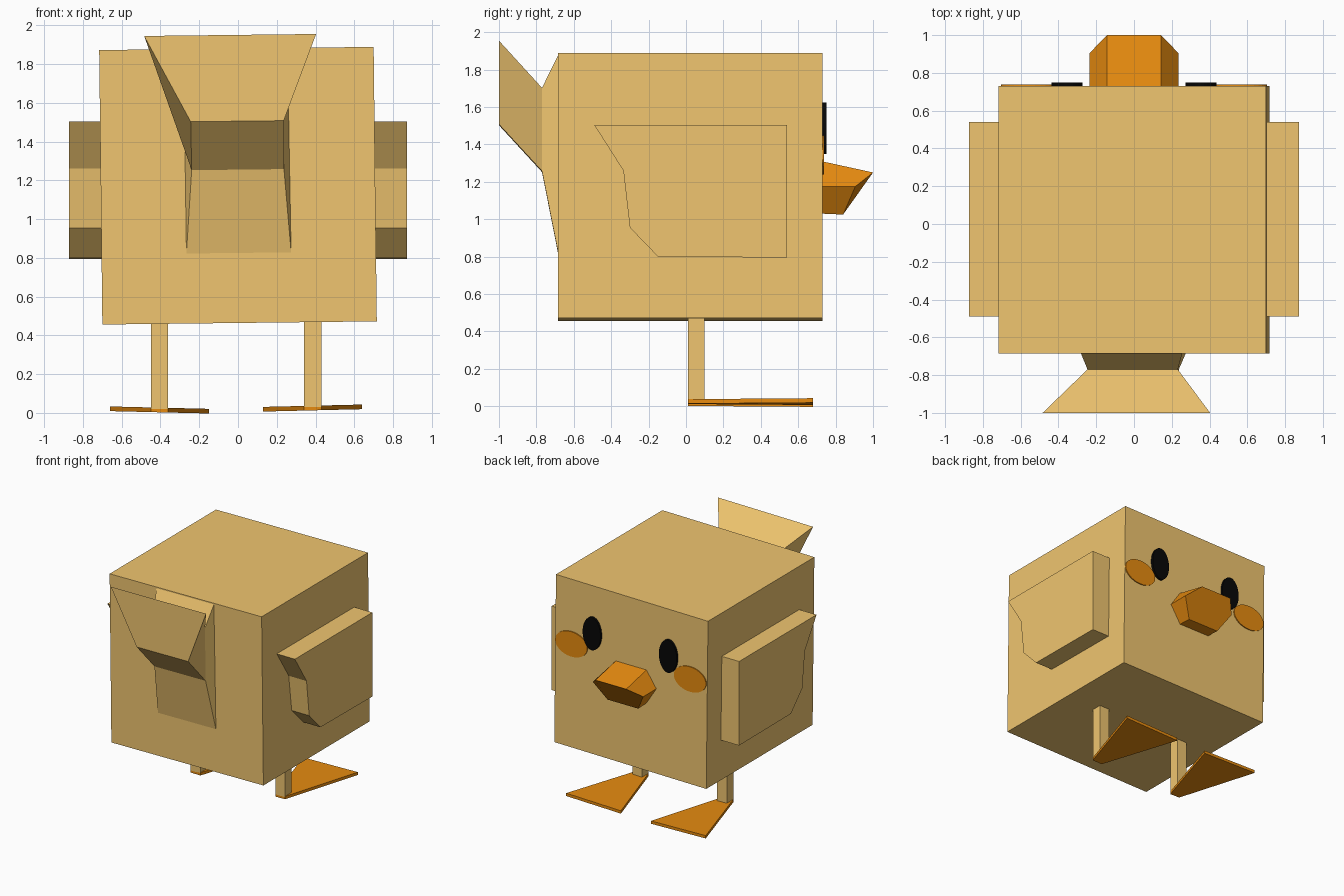
import bpy, bmesh, math
from mathutils import Matrix, Vector

if "Cube" in bpy.data.objects:
    bpy.data.objects.remove(bpy.data.objects["Cube"])


def material(name, rgb):
    m = bpy.data.materials.new(name)
    m.diffuse_color = (*rgb, 1)
    m.use_nodes = True
    m.node_tree.nodes["Principled BSDF"].inputs["Base Color"].default_value = m.diffuse_color
    return m


YELLOW = material("yellow", (0.87, 0.56, 0.16))
ORANGE = material("orange", (0.80, 0.26, 0.005))
BLACK = material("black", (0.002, 0.002, 0.002))
# The whole figure leans very slightly sideways
ROLL = Matrix.Translation((0, 0, 1.17)) @ Matrix.Rotation(-0.0115, 4, 'Y') @ Matrix.Translation((0, 0, -1.17))


def loft(name, rings, mat, roll=False):
    """Closed solid through matching rings of points."""
    bm = bmesh.new()
    loops = [[bm.verts.new(p) for p in ring] for ring in rings]
    n = len(loops[0])
    for a, b in zip(loops, loops[1:]):
        for i in range(n):
            j = (i + 1) % n
            bm.faces.new((a[i], a[j], b[j], b[i]))
    bm.faces.new(loops[0])
    bm.faces.new(loops[-1])
    bmesh.ops.recalc_face_normals(bm, faces=bm.faces)
    if roll:
        bm.transform(ROLL)
    me = bpy.data.meshes.new(name)
    bm.to_mesh(me)
    bm.free()
    me.materials.append(mat)
    ob = bpy.data.objects.new(name, me)
    bpy.context.collection.objects.link(ob)
    return ob


def box(name, x0, x1, y0, y1, z0, z1, mat, roll=False):
    ring = [(x0, y0), (x1, y0), (x1, y1), (x0, y1)]
    return loft(name, [[(x, y, z) for x, y in ring] for z in (z0, z1)], mat, roll)


def disc(name, x, y, z, rx, rz, mat):
    """Thin oval lying on the face."""
    ring = [(x + rx * math.cos(a), z + rz * math.sin(a))
            for a in (i * math.tau / 32 for i in range(32))]
    return loft(name, [[(px, py, pz) for px, pz in ring] for py in (0.725, y)], mat)


# Body cube
box("body", -0.708, 0.708, -0.685, 0.73, 0.464, 1.88, YELLOW, True)

# Flared tail: y, top half-extents and height, bottom half-width and height
tail = [(-0.68, -0.275, 0.265, 1.88, 0.272, 0.80),
        (-0.77, -0.24, 0.238, 1.70, 0.238, 1.255),
        (-1.0, -0.475, 0.412, 1.95, 0.24, 1.505)]
loft("tail", [[(l, y, zt), (r, y, zt), (b, y, zb), (-b, y, zb)]
              for y, l, r, zt, b, zb in tail], YELLOW, True)

# Beak with six sides
top, mid, low = (0.143, 1.31), (0.235, 1.175), (0.14, 1.03)
base = [(-0.143, 0.725, 1.31), (0.143, 0.725, 1.31), (0.235, 0.725, 1.175),
        (0.143, 0.725, 1.03), (-0.143, 0.725, 1.03), (-0.235, 0.725, 1.175)]
tip = [(-0.143, 1.0, 1.25), (0.143, 1.0, 1.25), (0.235, 0.905, 1.175),
       (0.143, 0.84, 1.025), (-0.143, 0.84, 1.025), (-0.235, 0.905, 1.175)]
loft("beak", [base, tip], ORANGE)

# Wings, eyes, cheeks, legs and feet on both sides
wing = [(0.54, 1.503), (0.54, 0.795), (-0.15, 0.80),
        (-0.30, 0.955), (-0.335, 1.26), (-0.49, 1.503)]
for side, s in (("left", -1), ("right", 1)):
    loft(side + "_wing", [[(s * x, y, z) for y, z in wing] for x in (0.68, 0.873)], YELLOW)
    disc(side + "_eye", s * 0.355, 0.75, 1.487, 0.083, 0.138, BLACK)
    disc(side + "_cheek", s * 0.553, 0.738, 1.343, 0.15, 0.105, ORANGE)
    cx = s * 0.395 - 0.01
    lift = 0.006 + 0.005 * s
    box(side + "_leg", cx - 0.045, cx + 0.045, 0.012, 0.1, 0.02 + lift, 0.5, YELLOW)
    foot = [(-0.045, 0.012), (0.045, 0.012), (0.255, 0.68), (-0.255, 0.68)]
    loft(side + "_foot", [[(cx + x, y, z + lift + 0.012 * s * x / 0.5) for x, y in foot]
                          for z in (0.002, 0.026)], ORANGE)
